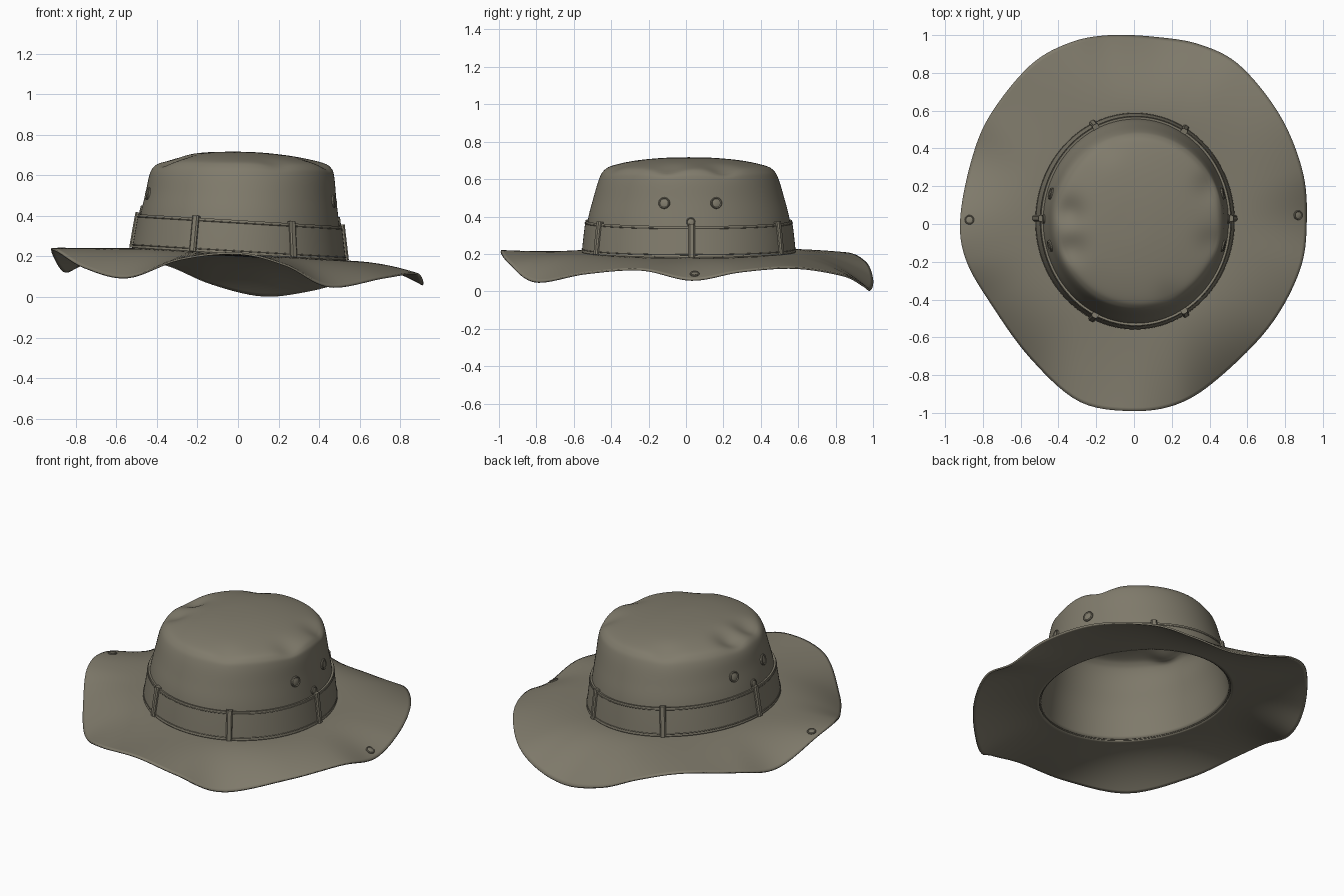
import bpy, bmesh, math
from mathutils import Vector

cube = bpy.data.objects.get("Cube")
if cube:
    bpy.data.objects.remove(cube, do_unlink=True)

OLIVE = (0.215, 0.197, 0.148, 1)
mat = bpy.data.materials.new("olive_canvas")
mat.use_nodes = True
mat.diffuse_color = OLIVE
bsdf = next(n for n in mat.node_tree.nodes if n.type == 'BSDF_PRINCIPLED')
bsdf.inputs["Base Color"].default_value = OLIVE
bsdf.inputs["Roughness"].default_value = 0.9

SEG = 144
TAU = math.tau

# Wavy rim of the brim, counter-clockwise from the left side
RIM = [(.915, .03, .065), (.89, .29, .11), (.77, .58, .13), (.56, .84, .09),
       (.35, .95, .035), (.12, .99, .01), (-.13, 1, .07), (-.34, .96, .16),
       (-.55, .84, .21), (-.76, .58, .17), (-.86, .34, .13), (-.92, .03, .23),
       (-.89, -.19, .23), (-.76, -.42, .15), (-.55, -.71, .1), (-.29, -.94, .19),
       (0, -.99, .22), (.24, -.95, .16), (.455, -.81, .055), (.72, -.54, .1),
       (.88, -.24, .12)]

# Crown sections from the base up: x radius, y radius, x centre, height, sideways tilt
CROWN = [(.515, .56, .005, .21, -.06), (.49, .54, .01, .38, -.06),
         (.47, .51, .015, .5, -.04), (.455, .48, .02, .6, -.02),
         (.435, .455, .025, .645, -.02), (.39, .41, .025, .672, -.02),
         (.27, .29, .01, .698, -.02), (.13, .14, -.01, .713, -.01),
         (0, 0, -.02, .717, 0)]

# Soft dents in the crown top: x, y, depth
DENTS = [(-.34, .06, .035), (-.33, -.13, .03), (.41, .2, .025),
         (.42, -.1, .02), (-.15, .42, .015), (.2, -.4, .012)]


def spline(pts, t, closed=False):
    n = len(pts)
    i = math.floor(t)
    if not closed:
        i = max(0, min(n - 2, i))
    f = t - i
    pick = (lambda k: pts[k % n]) if closed else (lambda k: pts[max(0, min(n - 1, k))])
    return [b + f / 2 * (c - a + f * (2 * a - 5 * b + 4 * c - d + f * (3 * (b - c) + d - a)))
            for a, b, c, d in zip(*(pick(i + k) for k in (-1, 0, 1, 2)))]


def crown(a, h):
    rx, ry, cx, z, tilt = spline(CROWN, h)
    x, y = cx + rx * math.cos(a), .015 + ry * math.sin(a)
    fade = max(0, min(1, (h - 2.5) / 2))
    for dx, dy, depth in DENTS:
        z -= fade * depth * math.exp(-((x - dx) ** 2 + (y - dy) ** 2) / .006)
    return Vector((x, y, z + tilt * x))


def crown_frame(a, h):
    side = (crown(a + .01, h) - crown(a - .01, h)).normalized()
    up = (crown(a, h + .02) - crown(a, h - .02 if h > .02 else h)).normalized()
    return crown(a, h), side, side.cross(up).normalized()


def crown_offset(a, h, d):
    p, _, n = crown_frame(a, h)
    return p + n * d


def brim(u, t):
    rim = Vector(spline(RIM, u, True))
    root = crown(math.atan2((rim.y - .015) / .56, rim.x / .515), 0)
    p = root.lerp(rim, t)
    p.z = root.z + (rim.z - root.z) * t ** 2
    return p


def finish(name, bm, thickness=0):
    mesh = bpy.data.meshes.new(name)
    bm.to_mesh(mesh)
    bm.free()
    ob = bpy.data.objects.new(name, mesh)
    bpy.context.scene.collection.objects.link(ob)
    mesh.materials.append(mat)
    if thickness:
        mod = ob.modifiers.new("cloth", 'SOLIDIFY')
        mod.thickness = thickness
        mod.offset = -1
    bpy.ops.object.select_all(action='DESELECT')
    ob.select_set(True)
    bpy.context.view_layer.objects.active = ob
    bpy.ops.object.shade_smooth_by_angle(angle=math.radians(40))
    return ob


def loft(name, rings, thickness=0, wrap=False, caps=False):
    bm = bmesh.new()
    rows = [[bm.verts.new(p) for p in ring] for ring in rings]
    pairs = list(zip(rows, rows[1:]))
    if wrap:
        pairs.append((rows[-1], rows[0]))
    for r, s in pairs:
        for i in range(len(r)):
            j = (i + 1) % len(r)
            bm.faces.new((r[i], r[j], s[j], s[i]))
    if caps:
        bm.faces.new(rows[0][::-1])
        bm.faces.new(rows[-1])
    bmesh.ops.remove_doubles(bm, verts=bm.verts, dist=.00001)
    if wrap or caps:
        bmesh.ops.recalc_face_normals(bm, faces=bm.faces)
    return finish(name, bm, thickness)


def stud(name, p, normal, radius):
    # Raised rim with a shallow dome inside
    profile = [(1, -.3), (1, .2), (.88, .34), (.72, .22), (.4, .3), (0, .33)]
    rot = normal.to_track_quat('Z', 'Y')
    loft(name, [[p + rot @ Vector((math.cos(k * TAU / 24) * r * radius,
                                   math.sin(k * TAU / 24) * r * radius, z * radius))
                 for k in range(24)] for r, z in profile])


angles = [k * TAU / SEG for k in range(SEG)]

# Brim and crown shells
loft("brim", [[brim(k * len(RIM) / SEG, 1 - j / 24) for k in range(SEG)]
              for j in range(25)], .01)
loft("crown", [[crown(a, j / 6) for a in angles]
               for j in range(6 * (len(CROWN) - 1) + 1)], .01)

# Hat band around the crown
loft("hat_band", [[crown_offset(a, h, d) for a in angles] for h, d in
                  [(.06, 0), (.06, .012), (.35, .012), (.65, .012), (.98, .012), (.98, 0)]])

# Thin seams along the band edges and the crown base
for name, h, d, r in [("lower_seam", .14, .012, .003), ("upper_seam", .9, .012, .003),
                      ("base_piping", .02, .004, .009)]:
    loft(name, [[crown_offset(a, h, d + r * math.cos(q)) + Vector((0, 0, r * math.sin(q)))
                 for a in angles] for q in [k * TAU / 8 for k in range(8)]], wrap=True)

# Belt loops
for i, (x, y) in enumerate([(.5, .03), (.26, .5), (-.21, .51), (-.5, .03),
                            (-.21, -.47), (.26, -.47)]):
    a = math.atan2((y - .015) / .55, x / .5)
    sections = []
    for h in [k / 8 * 1.04 for k in range(9)]:
        p, side, n = crown_frame(a, h)
        sections.append([p + side * s + n * d for s, d in
                         [(-.017, 0), (.017, 0), (.017, .02), (.01, .027),
                          (-.01, .027), (-.017, .02)]])
    loft(f"belt_loop_{i + 1}", sections, caps=True)

# Eyelets, side rivets and brim snaps on both sides
for label, base, sign in [("left", 0, 1), ("right", math.pi, -1)]:
    for part, y, h, r in [("front_eyelet", -.115, 1.92, .031),
                          ("back_eyelet", .16, 1.92, .031), ("rivet", .025, 1.14, .024)]:
        p, _, n = crown_frame(base + sign * math.asin((y - .015) / .51), h)
        stud(f"{label}_{part}", p, n, r)
for label, u in [("left", .07), ("right", 11.03)]:
    p = brim(u, .88)
    n = (brim(u, .9) - brim(u, .86)).cross(brim(u + .05, .88) - brim(u - .05, .88))
    stud(f"{label}_brim_snap", p, n.normalized(), .025)
